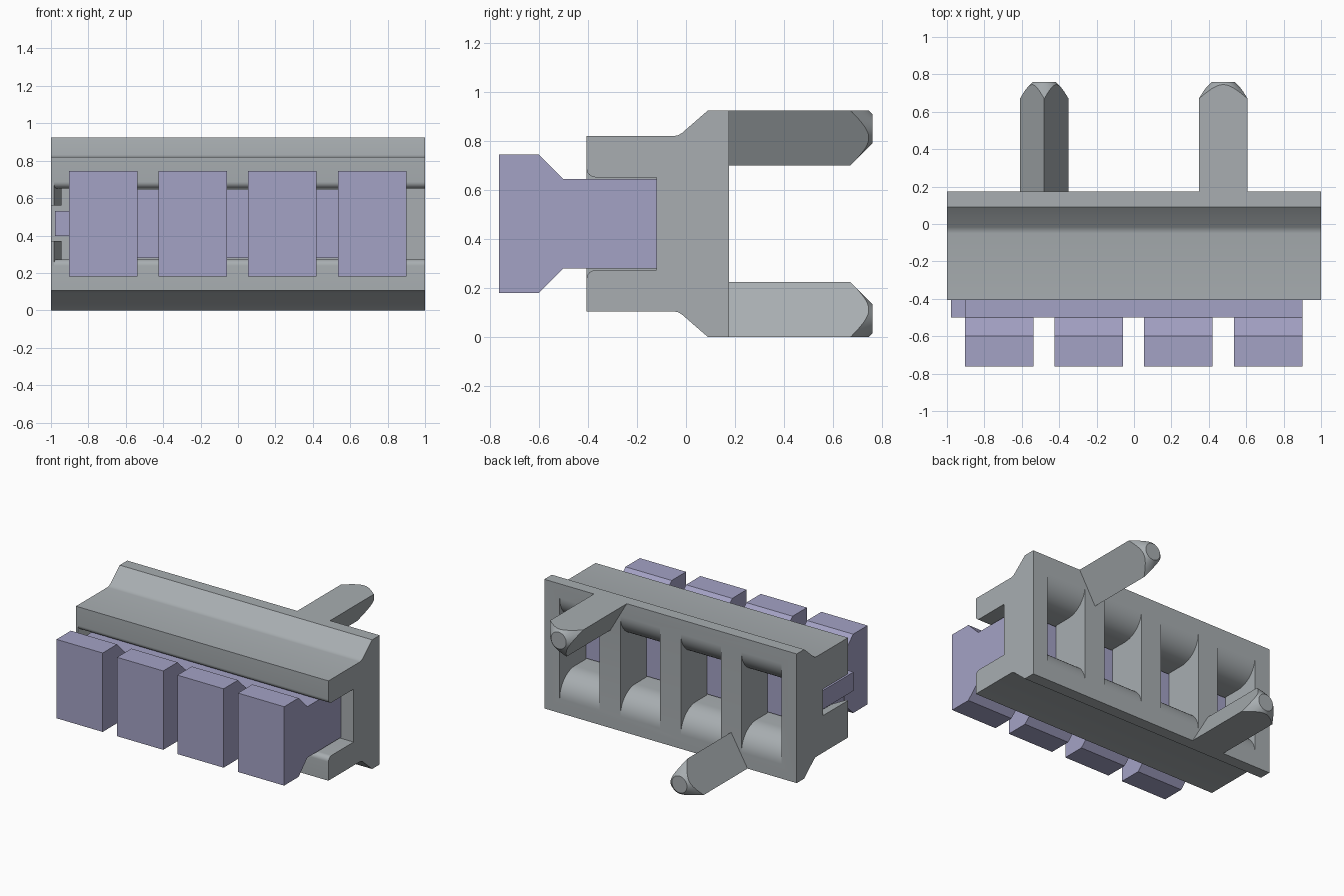
import bpy, bmesh, math
from mathutils import Matrix, Vector

if "Cube" in bpy.data.objects:
    bpy.data.objects.remove(bpy.data.objects["Cube"], do_unlink=True)


def make_material(name, rgb):
    mat = bpy.data.materials.new(name)
    mat.use_nodes = True
    mat.diffuse_color = (*rgb, 1)
    mat.node_tree.nodes["Principled BSDF"].inputs["Base Color"].default_value = (*rgb, 1)
    return mat


GREY = make_material("light_grey", (0.392, 0.423, 0.440))
LILAC = make_material("lilac", (0.371, 0.361, 0.558))


def finish(name, bm, mat):
    bmesh.ops.recalc_face_normals(bm, faces=bm.faces)
    mesh = bpy.data.meshes.new(name)
    bm.to_mesh(mesh)
    bm.free()
    mesh.materials.append(mat)
    obj = bpy.data.objects.new(name, mesh)
    bpy.context.collection.objects.link(obj)
    return obj


def prism(name, profile, axis, start, end, mat):
    """Extrude a closed 2D profile along x, y or z."""
    place = {"x": lambda p: (start, p[0], p[1]),
             "y": lambda p: (p[0], start, p[1]),
             "z": lambda p: (p[0], p[1], start)}[axis]
    bm = bmesh.new()
    face = bm.faces.new([bm.verts.new(place(p)) for p in profile])
    new = bmesh.ops.extrude_face_region(bm, geom=[face])["geom"]
    step = Vector([(end - start) * (axis == a) for a in "xyz"])
    bmesh.ops.translate(bm, vec=step, verts=[v for v in new if isinstance(v, bmesh.types.BMVert)])
    return finish(name, bm, mat)


def box(name, x0, x1, y0, y1, z0, z1, mat):
    return prism(name, [(y0, z0), (y1, z0), (y1, z1), (y0, z1)], "x", x0, x1, mat)


def boolean(obj, cutter, operation):
    mod = obj.modifiers.new("cut", "BOOLEAN")
    mod.operation, mod.solver, mod.object = operation, "EXACT", cutter
    bpy.context.view_layer.objects.active = obj
    bpy.ops.object.modifier_apply(modifier=mod.name)
    bpy.data.objects.remove(cutter, do_unlink=True)


def smooth(obj, degrees=30):
    obj.data.shade_smooth()
    obj.data.set_sharp_from_angle(angle=math.radians(degrees))


def arc(cy, cz, r, a0, a1, n=8):
    return [(cy + r * math.cos(math.radians(a0 + (a1 - a0) * i / n)),
             cz + r * math.sin(math.radians(a0 + (a1 - a0) * i / n))) for i in range(n + 1)]


MID = 0.4625  # height of the mirror plane


def mirrored(half):
    """Close an upper half profile with its reflection below MID."""
    return half + [(y, 2 * MID - z) for y, z in reversed(half)]


# Housing: channel with rounded lips and flared back flange
upper = [(-0.12, 0.652), (-0.37, 0.652)] + arc(-0.37, 0.687, 0.035, 270, 180)[1:]
upper += [(-0.405, 0.82), (-0.05, 0.82), (-0.033, 0.823), (-0.017, 0.832),
          (0.09, 0.925), (0.175, 0.925)]
housing = prism("housing", mirrored(upper), "x", -1, 1, GREY)

# Four back windows flaring out through rounded edges
flare = [(-0.2, 0.652)] + arc(0.005, 0.822, 0.17, 270, 360, 12) + [(0.3, 0.822)]
for cx in (-0.72, -0.24, 0.24, 0.72):
    cutter = prism("window_cutter", mirrored(flare), "x", cx - 0.158, cx + 0.158, GREY)
    boolean(housing, cutter, "DIFFERENCE")
smooth(housing)

# Tapered end stops, leaving a notch between them
stop = [(-1, -0.405), (-0.985, -0.405), (-0.945, -0.30), (-0.945, -0.12), (-1, -0.12)]
prism("upper_end_stop", stop, "z", 0.56, 0.687, GREY)
prism("lower_end_stop", stop, "z", 0.238, 0.37, GREY)

# Triangular pegs with conical tips
for name, cx, flat, point in (("upper_peg", 0.477, 0.925, 0.70),
                              ("lower_peg", -0.48, 0.0, 0.225)):
    peg = prism(name, [(cx - 0.13, flat), (cx + 0.13, flat), (cx, point)], "y", 0.175, 0.80, GREY)
    bm = bmesh.new()
    bmesh.ops.create_cone(bm, cap_ends=True, segments=64, radius1=0.82, radius2=0.06, depth=0.76,
                          matrix=Matrix.Translation((cx, 0.38, (2 * flat + point) / 3))
                          @ Matrix.Rotation(-math.pi / 2, 4, "X"))
    boolean(peg, finish("tip_cutter", bm, GREY), "INTERSECT")
    smooth(peg, 20)

# Insert: bar, end tab and four flared blocks
box("insert_bar", -0.903, 0.9, -0.5, -0.12, 0.28, 0.645, LILAC)
box("insert_tab", -0.978, -0.903, -0.5, -0.12, 0.398, 0.532, LILAC)
block = mirrored([(-0.5, 0.645), (-0.6, 0.745), (-0.763, 0.745)])
for i, x0 in enumerate((-0.904, -0.424, 0.054, 0.534)):
    prism(f"insert_block_{i + 1}", block, "x", x0, x0 + 0.366, LILAC)
